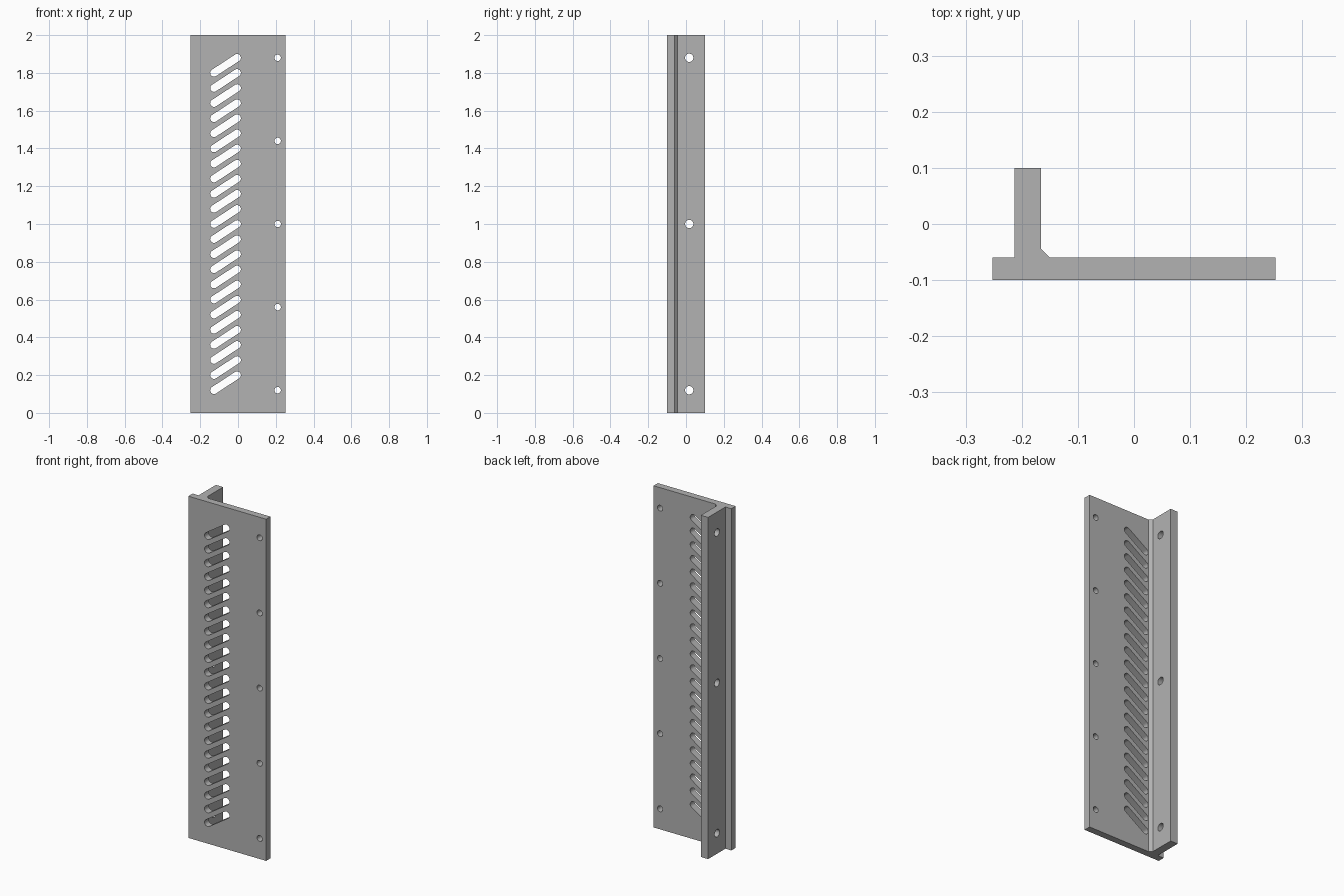
import bpy, bmesh, math
from mathutils import Matrix, Vector

cube = bpy.data.objects.get("Cube")
if cube:
    bpy.data.objects.remove(cube, do_unlink=True)

HEIGHT = 2.0

grey = bpy.data.materials.new("plain grey")
grey.use_nodes = True
COLOUR = (0.448, 0.448, 0.448, 1)
grey.diffuse_color = COLOUR
grey.node_tree.nodes["Principled BSDF"].inputs["Base Color"].default_value = COLOUR


def add_prism(bm, outline, depth):
    """Extrude a closed 3D outline along the depth vector."""
    face = bm.faces.new([bm.verts.new(p) for p in outline])
    ext = bmesh.ops.extrude_face_region(bm, geom=[face])
    moved = [g for g in ext["geom"] if isinstance(g, bmesh.types.BMVert)]
    bmesh.ops.translate(bm, verts=moved, vec=depth)


def make_object(name, bm):
    bmesh.ops.recalc_face_normals(bm, faces=bm.faces[:])
    mesh = bpy.data.meshes.new(name)
    bm.to_mesh(mesh)
    bm.free()
    mesh.materials.append(grey)
    obj = bpy.data.objects.new(name, mesh)
    bpy.context.collection.objects.link(obj)
    return obj


def slot_outline(a, b, radius, steps=16):
    """Rounded slot in the xz plane between the end centres a and b."""
    ang = math.atan2(b[1] - a[1], b[0] - a[0])
    pts = []
    for centre, start in ((b, ang - math.pi / 2), (a, ang + math.pi / 2)):
        for i in range(steps + 1):
            t = start + math.pi * i / steps
            pts.append((centre[0] + radius * math.cos(t), -0.2,
                        centre[1] + radius * math.sin(t)))
    return pts


# Face plate and rear flange with a chamfered inner corner, as one section
section = [(-0.252, -0.1), (0.252, -0.1), (0.252, -0.06), (-0.15, -0.06),
           (-0.166, -0.044), (-0.166, 0.1), (-0.213, 0.1), (-0.213, -0.06),
           (-0.252, -0.06)]
bm = bmesh.new()
add_prism(bm, [(x, y, 0) for x, y in section], Vector((0, 0, HEIGHT)))
bracket = make_object("slotted_bracket", bm)

# Cutters: slanted slots, plate screw holes and flange bolt holes
bm = bmesh.new()
for i in range(22):
    z = 0.12 + 0.08 * i
    add_prism(bm, slot_outline((-0.127, z), (-0.005, z + 0.08), 0.02),
              Vector((0, 0.25, 0)))


def add_hole(location, radius, axis, length):
    bmesh.ops.create_cone(bm, cap_ends=True, segments=32, radius1=radius,
                          radius2=radius, depth=length,
                          matrix=Matrix.Translation(location)
                          @ Matrix.Rotation(math.pi / 2, 4, axis))


for i in range(5):
    add_hole((0.21, -0.08, 0.12 + 0.44 * i), 0.017, 'X', 0.2)
for i in range(3):
    add_hole((-0.19, 0.017, 0.12 + 0.88 * i), 0.022, 'Y', 0.1)
cutter = make_object("hole_cutter", bm)
cutter.hide_render = True

# Cut the openings and bake the result
mod = bracket.modifiers.new("openings", 'BOOLEAN')
mod.operation = 'DIFFERENCE'
mod.solver = 'EXACT'
mod.object = cutter
bpy.context.view_layer.update()
graph = bpy.context.evaluated_depsgraph_get()
cut_mesh = bpy.data.meshes.new_from_object(bracket.evaluated_get(graph))
bracket.modifiers.clear()
bracket.data = cut_mesh
bpy.data.objects.remove(cutter, do_unlink=True)

# Smooth hole walls, sharp edges elsewhere
for p in cut_mesh.polygons:
    p.use_smooth = True
cut_mesh.set_sharp_from_angle(angle=math.radians(30))
